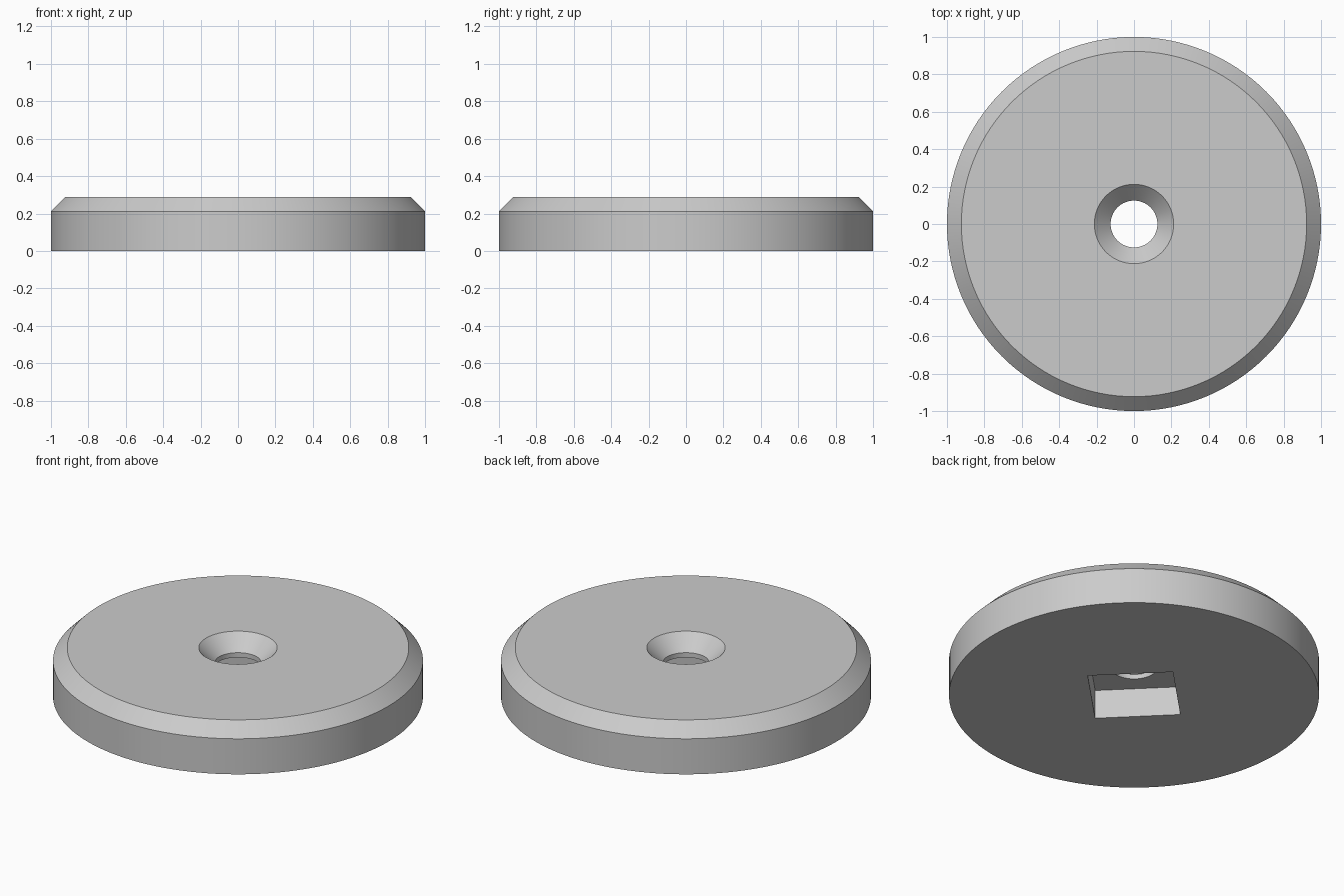
import bpy
import bmesh
from math import radians, sqrt
from mathutils import Matrix, Vector

default = bpy.data.objects.get("Cube")
if default:
    bpy.data.objects.remove(default, do_unlink=True)

SEGMENTS = 128
HEIGHT = 0.289
CHAMFER = 0.077
HOLE_R = 0.125
SINK_R = 0.212
SINK_DEPTH = 0.088
POCKET_SIDE = 0.462
POCKET_DEPTH = 0.173


def make_material(name, colour):
    mat = bpy.data.materials.new(name)
    mat.use_nodes = True
    mat.diffuse_color = colour
    mat.node_tree.nodes["Principled BSDF"].inputs["Base Color"].default_value = colour
    return mat


def make_object(name, bm, mat):
    bmesh.ops.recalc_face_normals(bm, faces=bm.faces)
    mesh = bpy.data.meshes.new(name)
    bm.to_mesh(mesh)
    bm.free()
    mesh.materials.append(mat)
    obj = bpy.data.objects.new(name, mesh)
    bpy.context.collection.objects.link(obj)
    return obj


grey = make_material("plain grey", (0.6, 0.6, 0.6, 1.0))

# Disc with chamfered rim and countersunk through hole, turned from one profile
profile = [
    (HOLE_R, 0), (1, 0), (1, HEIGHT - CHAMFER), (1 - CHAMFER, HEIGHT),
    (SINK_R, HEIGHT), (HOLE_R, HEIGHT - SINK_DEPTH),
]
bm = bmesh.new()
verts = [bm.verts.new((r, 0, z)) for r, z in profile]
edges = [bm.edges.new((a, b)) for a, b in zip(verts, verts[1:] + verts[:1])]
bmesh.ops.spin(bm, geom=verts + edges, cent=(0, 0, 0), axis=(0, 0, 1),
               angle=radians(360), steps=SEGMENTS, use_merge=True)
bmesh.ops.remove_doubles(bm, verts=bm.verts, dist=0.0001)
disc = make_object("disc", bm, grey)

# Square pocket in the underside, corners on the axes
bm = bmesh.new()
depth = 2 * POCKET_DEPTH
bmesh.ops.create_cube(bm, size=1, matrix=Matrix.Rotation(radians(45), 4, "Z")
                      @ Matrix.Diagonal(Vector((POCKET_SIDE, POCKET_SIDE, depth, 1))))
cutter = make_object("pocket_cutter", bm, grey)
cutter.hide_render = True

cut = disc.modifiers.new("pocket", "BOOLEAN")
cut.operation = "DIFFERENCE"
cut.solver = "EXACT"
cut.object = cutter

for obj in bpy.context.selected_objects:
    obj.select_set(False)
disc.select_set(True)
bpy.context.view_layer.objects.active = disc
bpy.ops.object.modifier_apply(modifier=cut.name)
bpy.data.objects.remove(cutter, do_unlink=True)

# Smooth round walls, sharp rims
bpy.ops.object.shade_smooth_by_angle(angle=radians(30))
